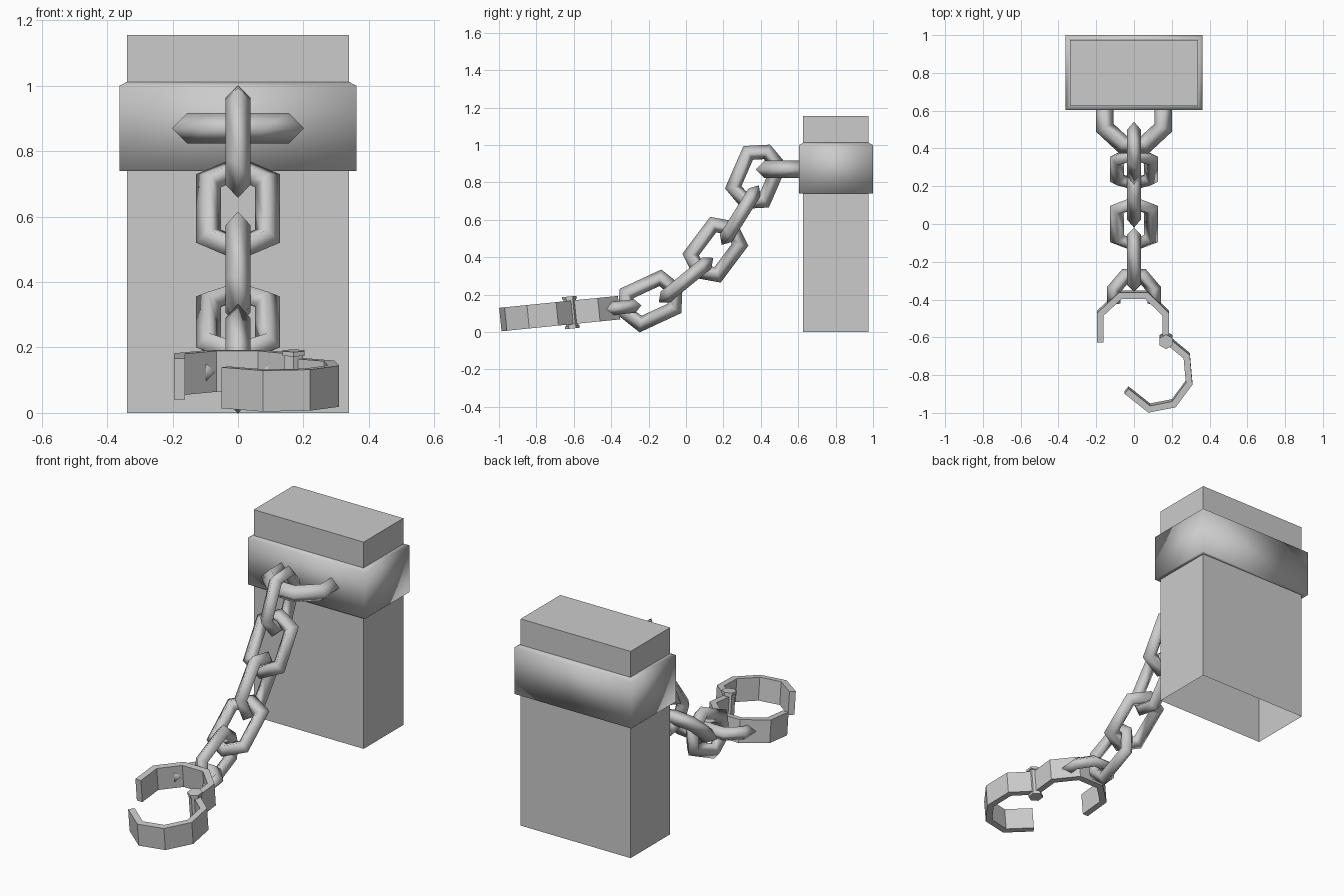
import bpy, bmesh, math
from mathutils import Vector, Matrix

cube = bpy.data.objects.get("Cube")
if cube:
    bpy.data.objects.remove(cube)

grey = bpy.data.materials.new("plain grey")
grey.use_nodes = True
colour = (0.6, 0.6, 0.6, 1)
grey.diffuse_color = colour
grey.node_tree.nodes["Principled BSDF"].inputs["Base Color"].default_value = colour


def finish(name, bm, smooth=None):
    bmesh.ops.recalc_face_normals(bm, faces=bm.faces)
    mesh = bpy.data.meshes.new(name)
    bm.to_mesh(mesh)
    bm.free()
    mesh.materials.append(grey)
    obj = bpy.data.objects.new(name, mesh)
    bpy.context.collection.objects.link(obj)
    if smooth:
        bpy.ops.object.select_all(action='DESELECT')
        obj.select_set(True)
        bpy.context.view_layer.objects.active = obj
        bpy.ops.object.shade_smooth_by_angle(angle=math.radians(smooth))
    return obj


def sweep(name, path, section, closed, matrix, smooth=None):
    """Sweep a section (across, up) along a flat path with mitred corners."""
    bm = bmesh.new()
    pts = [Vector(p) for p in path]
    n, k = len(pts), len(section)
    rings = []
    for i, p in enumerate(pts):
        a = (p - pts[i - 1]).normalized() if closed or i else None
        b = (pts[(i + 1) % n] - p).normalized() if closed or i < n - 1 else None
        a, b = a or b, b or a
        t = (a + b).normalized()
        miter = Vector((t.y, -t.x)) / t.dot(a)
        rings.append([bm.verts.new(matrix @ Vector((*(p + miter * s), h)))
                      for s, h in section])
    for i in range(n if closed else n - 1):
        r, q = rings[i], rings[(i + 1) % n]
        for j in range(k):
            m = (j + 1) % k
            bm.faces.new((r[j], r[m], q[m], q[j]))
    if not closed:
        bm.faces.new(rings[0])
        bm.faces.new(rings[-1])
    return finish(name, bm, smooth)


def diamond(r):
    return [(r, 0), (0, r), (-r, 0), (0, -r)]


# Post, open underneath
bm = bmesh.new()
bmesh.ops.create_cube(bm, size=1, matrix=Matrix.Translation((0, 0.8, 0.578))
                      @ Matrix.Diagonal((0.68, 0.35, 1.156, 1)))
bottom = [f for f in bm.faces if f.normal.z < -0.5]
bmesh.ops.delete(bm, geom=bottom, context='FACES_ONLY')
finish("post", bm)

# Band round the post, with a small slope on its top rim
bm = bmesh.new()
loops = []
for hx, hy, z in ((0.34, 0.175, 0.74), (0.362, 0.198, 0.74),
                  (0.362, 0.198, 1.0), (0.34, 0.175, 1.012)):
    loops.append([bm.verts.new((sx * hx, 0.802 + sy * hy, z))
                  for sx, sy in ((-1, -1), (1, -1), (1, 1), (-1, 1))])
for low, high in zip(loops, loops[1:]):
    for j in range(4):
        bm.faces.new((low[j], low[j - 1], high[j - 1], high[j]))
finish("post_band", bm, 180)

# Staple holding the chain to the band
half = [(0.155, 0.64), (0.155, 0.51), (0.058, 0.42)]
staple = half + [(-x, y) for x, y in reversed(half)]
sweep("wall_staple", staple, diamond(0.047), False,
      Matrix.Translation((0, 0, 0.87)), 180)

# Chain links: centre y, centre z, direction y, direction z, lies flat
links = [(0.375, 0.83, 0.40, 0.92, False), (0.29, 0.625, 0.53, 0.85, True),
         (0.157, 0.44, 0.60, 0.80, False), (0.0, 0.278, 0.77, 0.63, True),
         (-0.19, 0.166, 0.905, 0.42, False)]
W, S, L, R = 0.09, 0.1, 0.145, 0.038
hexagon = [(L, 0), (S, W), (-S, W), (-L, 0), (-S, -W), (S, -W)]
for i, (cy, cz, dy, dz, flat) in enumerate(links):
    along = Vector((0, dy, dz)).normalized()
    side = Vector((1, 0, 0))
    if not flat:
        side = along.cross(side)
    up = along.cross(side)
    m = Matrix((along, side, up)).transposed().to_4x4()
    m.translation = (0, cy, cz)
    sweep(f"chain_link_{i + 1}", hexagon, diamond(R), True, m, 180)

# Open cuff, tilted slightly forwards
tilt = (Matrix.Translation((0, -0.68, 0.098)) @ Matrix.Rotation(0.1, 4, 'X')
        @ Matrix.Translation((0, 0.68, 0)))
half = [(0.107, -0.42), (0.107, -0.345), (0.045, -0.272)]
staple = half + [(-x, y) for x, y in reversed(half)]
sweep("cuff_staple", staple, diamond(0.036), False, tilt, 180)

T, H = 0.017, 0.063
plate = [(T, H), (-T, H), (-T, -H), (T, -H)]
sweep("cuff_rear_half", [(-0.179, -0.62), (-0.179, -0.472), (-0.073, -0.373),
                         (0.068, -0.373), (0.168, -0.472), (0.168, -0.59)],
      plate, False, tilt)
sweep("cuff_front_half", [(0.18, -0.615), (0.279, -0.697), (0.292, -0.84),
                          (0.211, -0.95), (0.081, -0.976), (-0.04, -0.88)],
      plate, False, tilt)

# Hinge pin with a cap at each end
for name, r, depth, h in (("hinge_pin", 0.033, 0.16, 0),
                          ("hinge_cap_top", 0.039, 0.014, 0.079),
                          ("hinge_cap_bottom", 0.039, 0.014, -0.079)):
    bm = bmesh.new()
    bmesh.ops.create_cone(bm, cap_ends=True, segments=6, radius1=r, radius2=r,
                          depth=depth,
                          matrix=tilt @ Matrix.Translation((0.17, -0.615, h)))
    finish(name, bm)
